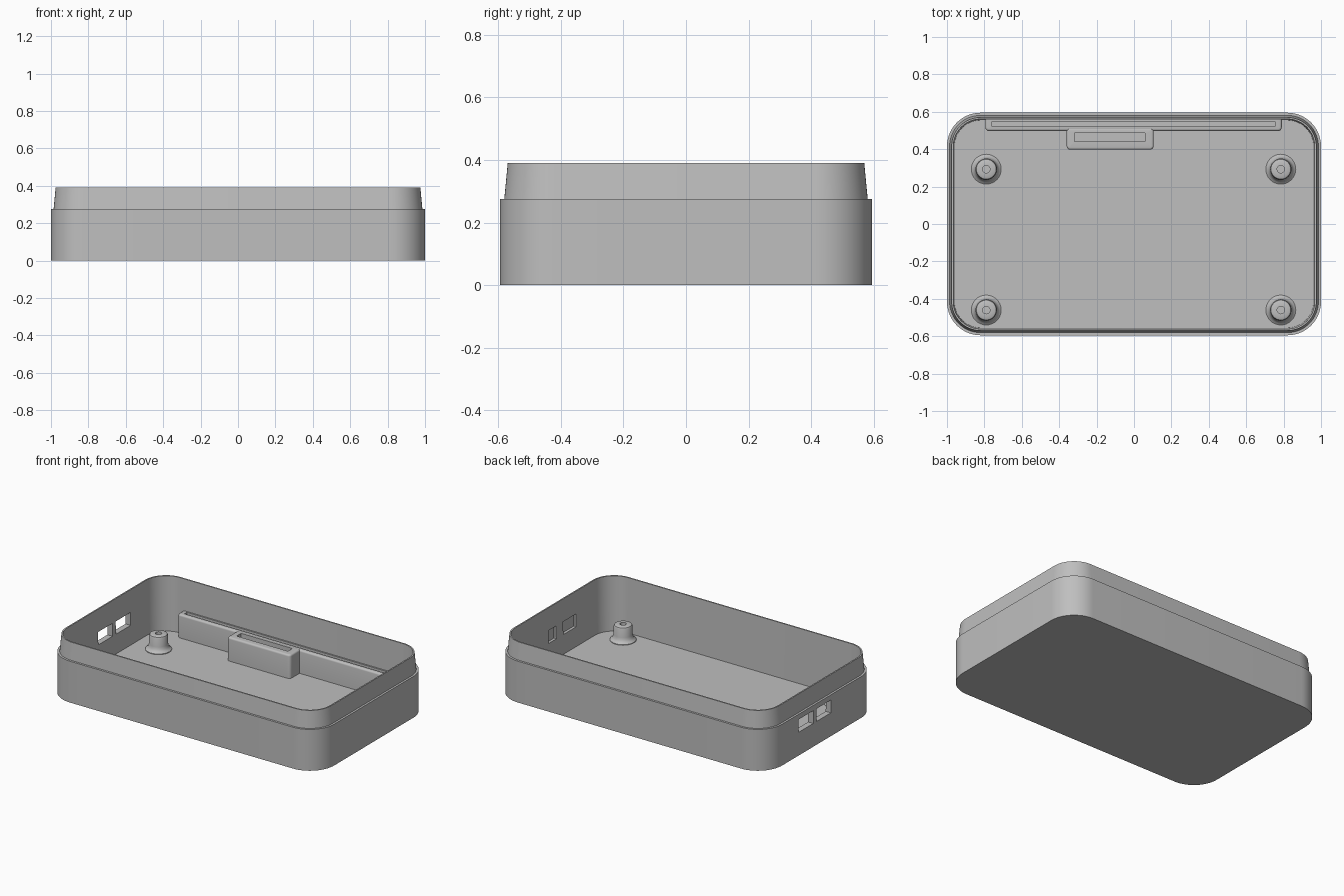
import bpy, bmesh, math

cube = bpy.data.objects.get("Cube")
if cube:
    bpy.data.objects.remove(cube, do_unlink=True)

grey = bpy.data.materials.new("plain_grey")
grey.use_nodes = True
COLOUR = (0.52, 0.52, 0.52, 1)
grey.diffuse_color = COLOUR
grey.node_tree.nodes["Principled BSDF"].inputs["Base Color"].default_value = COLOUR


def outline(x0, x1, y0, y1, r, steps):
    """Rounded rectangle, counter-clockwise."""
    pts = []
    corners = [(x1 - r, y1 - r), (x0 + r, y1 - r), (x0 + r, y0 + r), (x1 - r, y0 + r)]
    for quarter, (cx, cy) in enumerate(corners):
        for i in range(steps + 1):
            a = (quarter + i / steps) * math.pi / 2
            pts.append((cx + r * math.cos(a), cy + r * math.sin(a)))
    return pts


def stack(name, rings, steps=10):
    """Skin a stack of rounded rectangles (x0, x1, y0, y1, r, z), capped at both ends."""
    bm = bmesh.new()
    loops = [[bm.verts.new((x, y, ring[5])) for x, y in outline(*ring[:5], steps)]
             for ring in rings]
    for a, b in zip(loops, loops[1:]):
        for i in range(len(a)):
            j = (i + 1) % len(a)
            bm.faces.new((a[i], a[j], b[j], b[i]))
    bm.faces.new(loops[0][::-1])
    bm.faces.new(loops[-1])
    bmesh.ops.remove_doubles(bm, verts=bm.verts, dist=1e-5)
    bmesh.ops.recalc_face_normals(bm, faces=bm.faces)
    mesh = bpy.data.meshes.new(name)
    bm.to_mesh(mesh)
    bm.free()
    mesh.materials.append(grey)
    obj = bpy.data.objects.new(name, mesh)
    bpy.context.collection.objects.link(obj)
    return obj


def activate(obj):
    bpy.ops.object.select_all(action='DESELECT')
    obj.select_set(True)
    bpy.context.view_layer.objects.active = obj


def finish(obj):
    activate(obj)
    bpy.ops.object.shade_smooth_by_angle(angle=math.radians(35))


# Open tray with a stepped, tapering lip
HALF_X, HALF_Y, RADIUS, FLOOR = 1.0, 0.595, 0.18, 0.025


def inset(d, z):
    return (d - HALF_X, HALF_X - d, d - HALF_Y, HALF_Y - d, RADIUS - d, z)


tray = stack("tray", [inset(0, 0), inset(0, 0.275), inset(0.014, 0.275),
                      inset(0.025, 0.39), inset(0.034, 0.39), inset(0.04, FLOOR)], 16)

# Port openings through the right wall, blind pockets inside the left wall
ports = [(-1.1, -0.9, -0.095, 0.055), (-1.1, -0.9, 0.09, 0.245),
         (0.9, 0.98, -0.22, -0.084), (0.9, 0.98, -0.01, 0.071)]
for x0, x1, y0, y1 in ports:
    cutter = stack("port_cutter", [(x0, x1, y0, y1, 0.002, z) for z in (0.155, 0.24)], 1)
    cutter.hide_render = True
    activate(tray)
    mod = tray.modifiers.new("port", 'BOOLEAN')
    mod.operation = 'DIFFERENCE'
    mod.solver = 'EXACT'
    mod.object = cutter
    bpy.ops.object.modifier_apply(modifier=mod.name)
    bpy.data.objects.remove(cutter, do_unlink=True)
finish(tray)


# Slotted holders with rounded top edges
def holder(name, box, slot, top):
    x0, x1, y0, y1 = box
    e = 0.012
    rings = [(x0, x1, y0, y1, 0.02, FLOOR - 0.01)]
    for i in range(5):
        a = i / 4 * math.pi / 2
        d = e * (1 - math.cos(a))
        rings.append((x0 + d, x1 - d, y0 + d, y1 - d, 0.02 - d, top - e + e * math.sin(a)))
    rings += [(*slot, 0.002, top), (*slot, 0.002, FLOOR + 0.02)]
    finish(stack(name, rings, 5))


holder("long_slot_holder", (-0.795, 0.79, 0.497, 0.575), (-0.76, 0.755, 0.522, 0.548), 0.18)
holder("short_slot_holder", (-0.36, 0.105, 0.397, 0.515), (-0.318, 0.06, 0.44, 0.487), 0.182)

# Flared mounting posts with a pilot hole
profile = [(0.08, FLOOR - 0.005), (0.08, FLOOR + 0.004), (0.069, FLOOR + 0.012),
           (0.062, FLOOR + 0.024), (0.058, FLOOR + 0.04), (0.057, 0.118),
           (0.053, 0.127), (0.045, 0.131), (0.02, 0.131), (0.02, 0.07)]
for side, px in (("left", 0.785), ("right", -0.79)):
    for end, py in (("back", 0.293), ("front", -0.46)):
        finish(stack(f"{end}_{side}_post",
                     [(px - r, px + r, py - r, py + r, r, z) for r, z in profile], 8))
